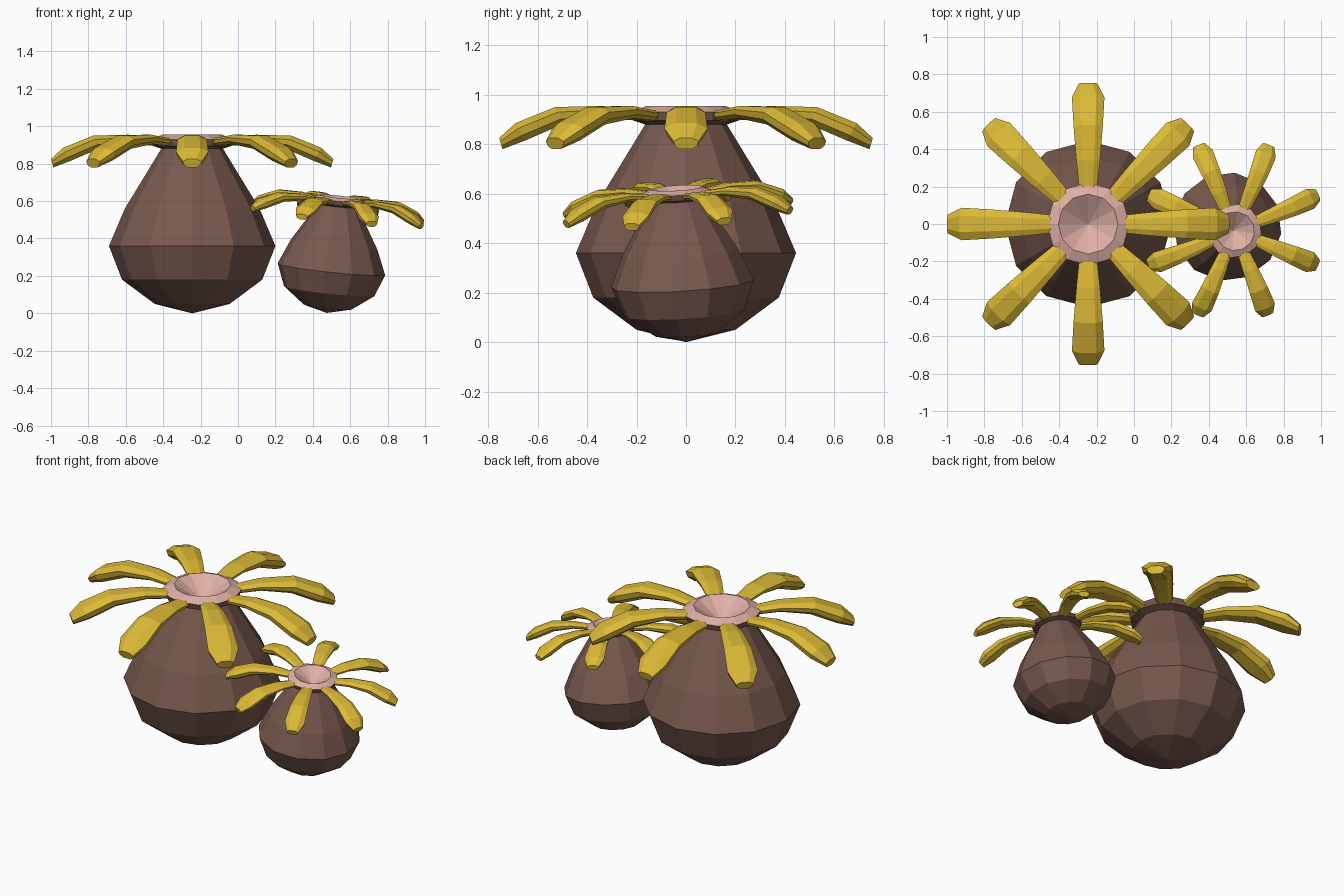
import bpy, bmesh, math
from mathutils import Matrix, Vector

cube = bpy.data.objects.get("Cube")
if cube:
    bpy.data.objects.remove(cube, do_unlink=True)


def material(name, rgb):
    mat = bpy.data.materials.new(name)
    mat.use_nodes = True
    mat.diffuse_color = (*rgb, 1)
    mat.node_tree.nodes["Principled BSDF"].inputs["Base Color"].default_value = (*rgb, 1)
    return mat


BROWN = material("brown skin", (0.19, 0.10, 0.077))
PINK = material("pink mouth", (0.74, 0.43, 0.38))
YELLOW = material("yellow tentacle", (0.72, 0.49, 0.038))


def finish(bm, name, mat, matrix):
    bmesh.ops.recalc_face_normals(bm, faces=bm.faces)
    bm.transform(matrix)
    mesh = bpy.data.meshes.new(name)
    bm.to_mesh(mesh)
    bm.free()
    mesh.materials.append(mat)
    obj = bpy.data.objects.new(name, mesh)
    bpy.context.collection.objects.link(obj)
    return obj


def bridge(bm, a, b):
    """Join two closed rings; a one-vertex ring makes a fan."""
    n = max(len(a), len(b))
    for i in range(n):
        j = (i + 1) % n
        if len(a) == 1:
            bm.faces.new((a[0], b[j], b[i]))
        elif len(b) == 1:
            bm.faces.new((a[i], a[j], b[0]))
        else:
            bm.faces.new((a[i], a[j], b[j], b[i]))


def lathe(name, profile, mat, matrix, sides=12):
    bm = bmesh.new()
    rings = []
    for r, z in profile:
        count = sides if r > 0 else 1
        rings.append([bm.verts.new((r * math.cos(math.tau * i / sides),
                                    r * math.sin(math.tau * i / sides), z))
                      for i in range(count)])
    for a, b in zip(rings, rings[1:]):
        bridge(bm, a, b)
    return finish(bm, name, mat, matrix)


# Body: faceted bulb narrowing to a neck that flares under the rim
BODY = [(0, 0), (0.2, 0.05), (0.375, 0.18), (0.445, 0.36), (0.36, 0.56),
        (0.165, 0.88), (0.21, 0.895), (0.22, 0.93)]
# Mouth: sloping rim and a conical hollow
MOUTH = [(0.22, 0.93), (0.16, 0.955), (0, 0.85)]
# Tentacle stations: top radius, top z, bottom radius, bottom z, half width
STATIONS = [(0.19, 0.935, 0.19, 0.895, 0.048),
            (0.34, 0.955, 0.33, 0.905, 0.063),
            (0.53, 0.95, 0.50, 0.88, 0.078),
            (0.69, 0.885, 0.65, 0.815, 0.087),
            (0.755, 0.825, 0.742, 0.78, 0.05)]
# Tentacle cross-section: sideways factor, depth from top to bottom
SECTION = [(0.5, 0), (1, 0.3), (0.9, 0.7), (0.5, 1),
           (-0.5, 1), (-0.9, 0.7), (-1, 0.3), (-0.5, 0)]


def tentacle(name, matrix):
    bm = bmesh.new()
    rings = []
    for tr, tz, br, bz, w in STATIONS:
        top, low = Vector((tr, 0, tz)), Vector((br, 0, bz))
        rings.append([bm.verts.new(top.lerp(low, d) + Vector((0, s * w, 0)))
                      for s, d in SECTION])
    for a, b in zip(rings, rings[1:]):
        bridge(bm, a, b)
    bm.faces.new(rings[0])
    bm.faces.new(rings[-1])
    finish(bm, name, YELLOW, matrix)


def anemone(prefix, matrix):
    lathe(prefix + "_body", BODY, BROWN, matrix)
    lathe(prefix + "_mouth", MOUTH, PINK, matrix)
    for i in range(8):
        tentacle(f"{prefix}_tentacle_{i + 1}",
                 matrix @ Matrix.Rotation(math.tau * i / 8, 4, "Z"))


# Large upright one, and a smaller tilted one turned half a tentacle step
anemone("large", Matrix.Translation((-0.245, 0, 0)))
anemone("small", Matrix.Translation((0.475, 0, 0.002))
        @ Matrix.Rotation(math.radians(6), 4, "Y")
        @ Matrix.Rotation(math.radians(3.5), 4, "X")
        @ Matrix.Rotation(math.radians(22.5), 4, "Z")
        @ Matrix.Scale(0.655, 4))
